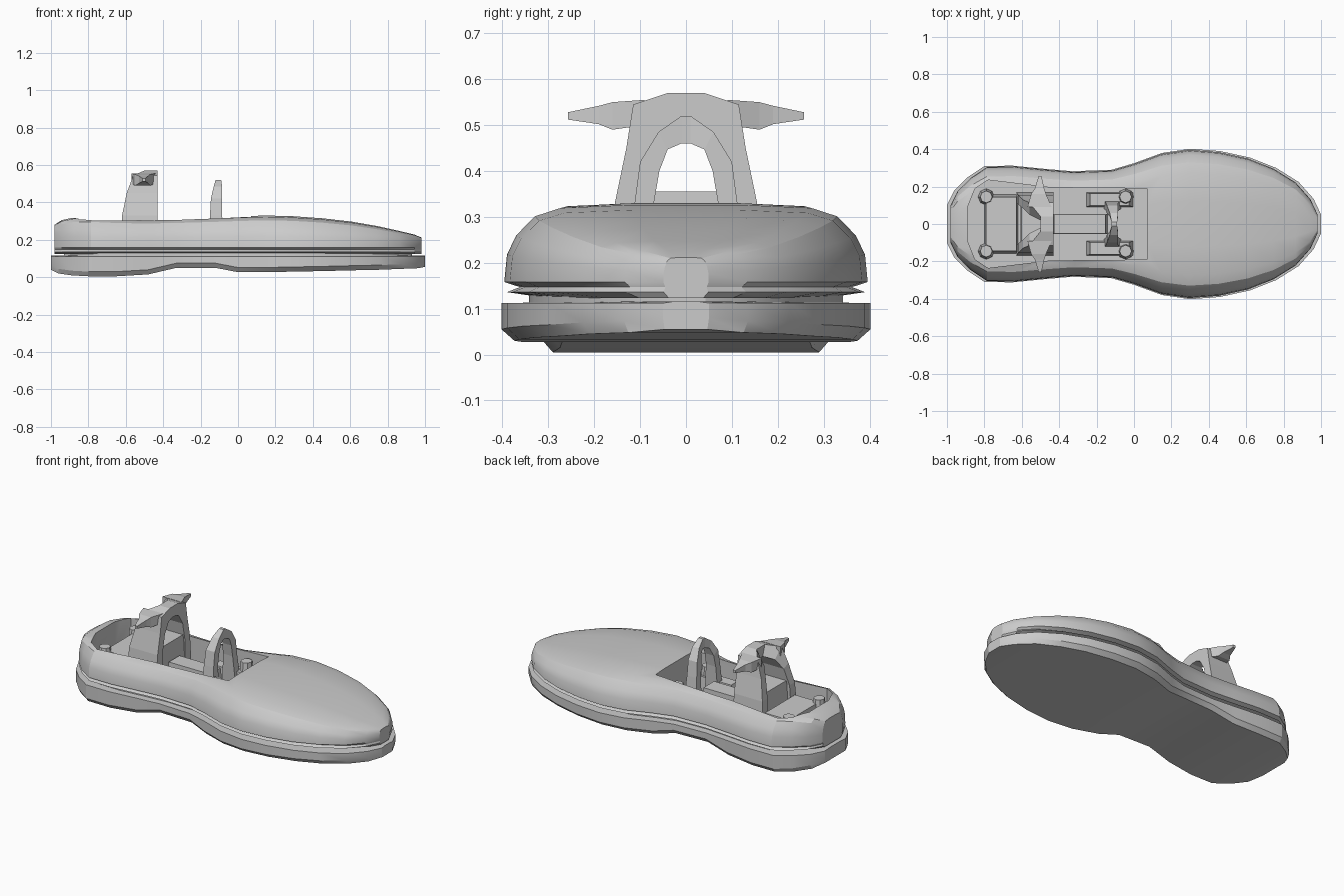
import bpy, bmesh, math

cube = bpy.data.objects.get("Cube")
if cube:
    bpy.data.objects.remove(cube)

grey = bpy.data.materials.new("plain grey")
grey.use_nodes = True
grey.diffuse_color = (0.6, 0.6, 0.6, 1)
grey.node_tree.nodes["Principled BSDF"].inputs["Base Color"].default_value = (0.6, 0.6, 0.6, 1)


def finish(name, bm, angle=0):
    """Turn a bmesh into a grey object, smoothed below the given angle."""
    bmesh.ops.recalc_face_normals(bm, faces=bm.faces)
    mesh = bpy.data.meshes.new(name)
    bm.to_mesh(mesh)
    bm.free()
    mesh.materials.append(grey)
    obj = bpy.data.objects.new(name, mesh)
    bpy.context.collection.objects.link(obj)
    if angle:
        smooth(obj, angle)
    return obj


def smooth(obj, angle):
    bpy.ops.object.select_all(action="DESELECT")
    obj.select_set(True)
    bpy.context.view_layer.objects.active = obj
    bpy.ops.object.shade_smooth_by_angle(angle=math.radians(angle))


def loft(name, rings, angle=0):
    """Skin a row of equal rings and cap both ends."""
    bm = bmesh.new()
    rows = [[bm.verts.new(p) for p in ring] for ring in rings]
    n = len(rows[0])
    for a, b in zip(rows, rows[1:]):
        for i in range(n):
            j = (i + 1) % n
            bm.faces.new((a[i], a[j], b[j], b[i]))
    bm.faces.new(rows[0])
    bm.faces.new(rows[-1])
    return finish(name, bm, angle)


def block(name, x0, x1, y0, y1, z0, z1, taper=0.9):
    mx, my = (x0 + x1) / 2, (y0 + y1) / 2
    corners = [(x0, y0), (x1, y0), (x1, y1), (x0, y1)]
    top = [(mx + (x - mx) * taper, my + (y - my) * taper, z1) for x, y in corners]
    return loft(name, [[(x, y, z0) for x, y in corners], top])


# Shared outline: x, half width, underside height, upper height
stations = [
    (-1.0, 0.10, 0.04, 0.28), (-0.96, 0.18, 0.02, 0.305), (-0.89, 0.25, 0.01, 0.32),
    (-0.80, 0.31, 0.005, 0.32), (-0.65, 0.312, 0.005, 0.312), (-0.48, 0.295, 0.015, 0.31),
    (-0.33, 0.282, 0.05, 0.313), (-0.12, 0.29, 0.05, 0.32), (0.0, 0.325, 0.027, 0.325),
    (0.15, 0.38, 0.027, 0.33), (0.30, 0.402, 0.03, 0.326), (0.46, 0.39, 0.033, 0.315),
    (0.62, 0.355, 0.037, 0.297), (0.76, 0.30, 0.04, 0.273), (0.88, 0.225, 0.045, 0.247),
    (0.96, 0.135, 0.048, 0.228), (1.0, 0.05, 0.055, 0.212)]


def section(x, half):
    """Mirror a half profile of (y, z), given from below upward."""
    return [(x, y, z) for y, z in half] + [(x, -y, z) for y, z in reversed(half)]


# Sole slab
loft("sole", [section(x, [(0.5 * w, b), (0.93 * w, b), (w, b + 0.025), (w, 0.112), (0.5 * w, 0.116)])
              for x, w, b, t in stations], 20)

# Recessed band joining the sole and the upper body
loft("recessed_band", [section(x * 0.93, [(0.85 * w, 0.11), (0.85 * w, 0.15)])
                       for x, w, b, t in stations], 20)


# Upper body with a lip under the main bulge
def upper_section(x, w, t):
    def h(f):
        return 0.16 + f * (t - 0.16)
    return section(x * 0.982, [
        (0.75 * w, 0.123), (0.97 * w, 0.136), (0.9 * w, 0.147), (0.985 * w, 0.158), (0.97 * w, h(0.35)),
        (0.92 * w, h(0.6)), (0.82 * w, h(0.85)), (0.68 * w, h(0.96)), (0.3 * w, h(1.0))])


upper = loft("upper_body", [upper_section(x, w, t) for x, w, b, t in stations])

# Open cockpit
plan = [(0.07, 0.19), (-0.45, 0.195), (-0.78, 0.235), (-0.85, 0.19), (-0.89, 0.09)]
outline = plan + [(x, -y) for x, y in reversed(plan)]
cutter = loft("cockpit_cutter", [[(x, y, z) for x, y in outline] for z in (0.14, 0.5)])
cutter.hide_render = True
cut = upper.modifiers.new("cockpit", "BOOLEAN")
cut.operation = "DIFFERENCE"
cut.solver = "EXACT"
cut.object = cutter
bpy.context.view_layer.objects.active = upper
bpy.ops.object.modifier_apply(modifier="cockpit")
bpy.data.objects.remove(cutter)
smooth(upper, 25)


def arch(name, half):
    """Arch from (outer y, outer z, inner y, inner z, back x, front x), foot to crown."""
    def ring(p, s):
        oy, oz, iy, iz, back, front = p
        return [(back, s * oy, oz), (front, s * oy, oz), (front, s * iy, iz), (back, s * iy, iz)]
    return loft(name, [ring(p, 1) for p in half] + [ring(p, -1) for p in reversed(half)])


# Seat back frame and its swept wings
arch("seat_back", [
    (0.17, 0.14, 0.11, 0.14, -0.63, -0.43), (0.155, 0.33, 0.105, 0.33, -0.62, -0.43),
    (0.13, 0.45, 0.085, 0.43, -0.595, -0.43), (0.115, 0.545, 0.05, 0.49, -0.56, -0.43),
    (0.04, 0.57, 0.02, 0.505, -0.50, -0.43)])
for side, s in (("left", 1), ("right", -1)):
    loft(side + "_seat_wing", [
        [(a, s * y, z0), (b, s * y, z0), (b, s * y, z1), (a, s * y, z1)]
        for y, a, b, z0, z1 in [(0.09, -0.57, -0.44, 0.50, 0.555), (0.16, -0.55, -0.47, 0.49, 0.55),
                                (0.19, -0.53, -0.48, 0.502, 0.542), (0.257, -0.51, -0.495, 0.512, 0.528)]])
block("seat_cushion", -0.61, -0.43, -0.13, 0.13, 0.14, 0.355)

# Steering hoop
arch("steering_hoop", [
    (0.13, 0.14, 0.08, 0.14, -0.16, -0.07), (0.112, 0.33, 0.07, 0.33, -0.15, -0.085),
    (0.10, 0.42, 0.058, 0.40, -0.145, -0.085), (0.06, 0.485, 0.04, 0.447, -0.13, -0.085),
    (0.01, 0.52, 0.01, 0.46, -0.12, -0.09)])

# Cockpit fittings
block("centre_tunnel", -0.44, -0.14, -0.055, 0.055, 0.13, 0.25, 0.92)
block("rear_box", -0.80, -0.62, -0.16, 0.16, 0.13, 0.26)
for side, s in (("left", 1), ("right", -1)):
    block(side + "_footrest", -0.26, 0.0, s * 0.13 - 0.04, s * 0.13 + 0.04, 0.13, 0.23, 0.8)
    for end, x in (("front", -0.045), ("rear", -0.79)):
        bm = bmesh.new()
        bmesh.ops.create_cone(bm, cap_ends=True, segments=8, radius1=0.045, radius2=0.032, depth=0.15)
        bmesh.ops.translate(bm, verts=bm.verts, vec=(x, s * 0.145, 0.21))
        finish(side + "_" + end + "_post", bm)
